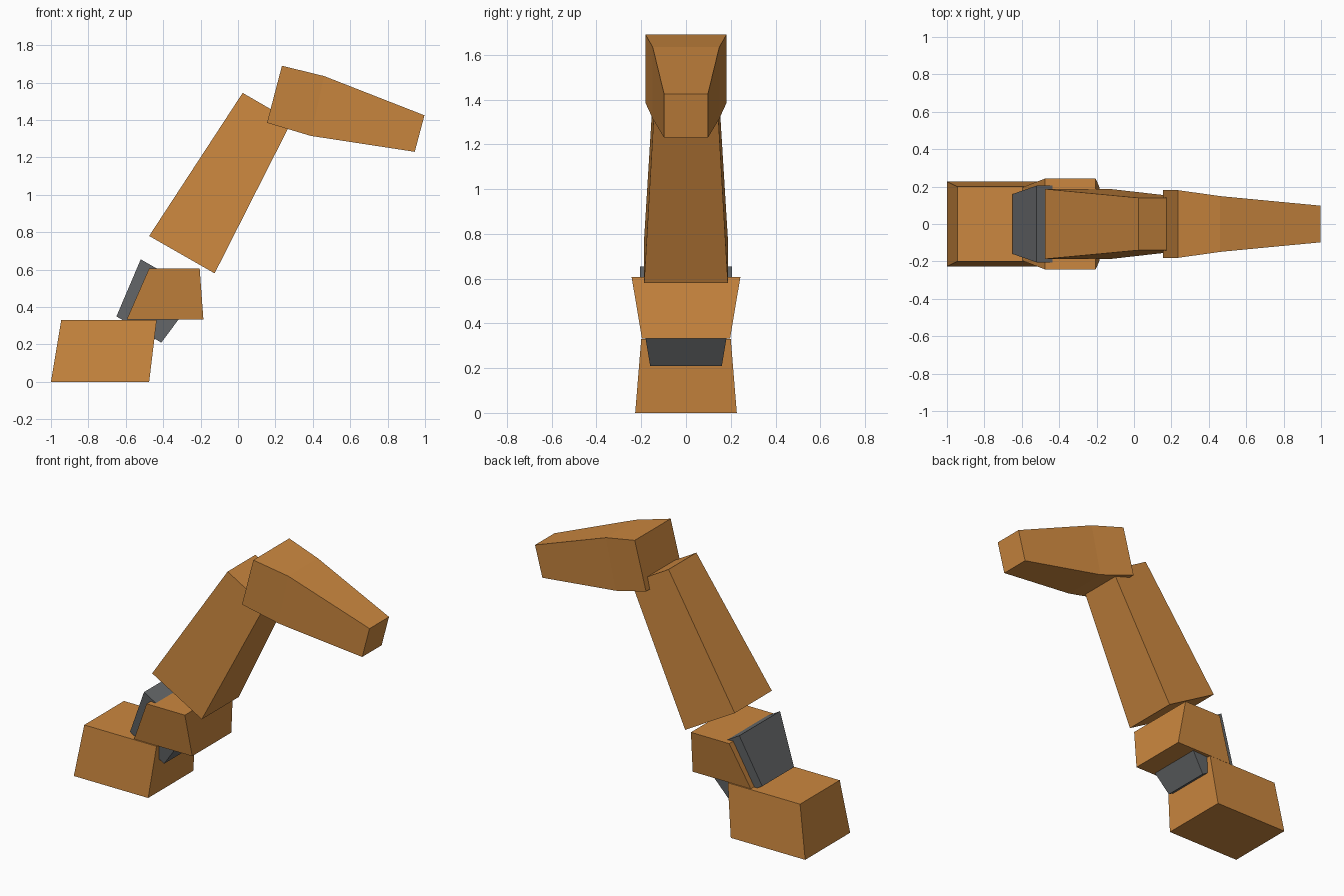
import bpy
import bmesh

cube = bpy.data.objects.get("Cube")
if cube:
    bpy.data.objects.remove(cube, do_unlink=True)


def material(name, colour):
    mat = bpy.data.materials.new(name)
    mat.use_nodes = True
    mat.diffuse_color = colour
    bsdf = next(n for n in mat.node_tree.nodes if n.type == 'BSDF_PRINCIPLED')
    bsdf.inputs["Base Color"].default_value = colour
    return mat


orange = material("burnt orange", (0.60, 0.245, 0.05, 1))
grey = material("dark grey", (0.14, 0.147, 0.153, 1))


def tapered_block(name, mat, sections):
    """Loft a closed block; each section is (x, z) edge A, (x, z) edge B, half width."""
    bm = bmesh.new()
    rings = []
    for (ax, az), (bx, bz), w in sections:
        corners = [(ax, -w, az), (bx, -w, bz), (bx, w, bz), (ax, w, az)]
        rings.append([bm.verts.new(c) for c in corners])
    for lower, upper in zip(rings, rings[1:]):
        for i in range(4):
            j = (i + 1) % 4
            bm.faces.new((lower[i], lower[j], upper[j], upper[i]))
    bm.faces.new(rings[0][::-1])
    bm.faces.new(rings[-1])
    bmesh.ops.recalc_face_normals(bm, faces=bm.faces)
    mesh = bpy.data.meshes.new(name)
    bm.to_mesh(mesh)
    bm.free()
    mesh.materials.append(mat)
    obj = bpy.data.objects.new(name, mesh)
    bpy.context.collection.objects.link(obj)
    return obj


# Foot: wide base, narrower top
tapered_block("foot", orange, [
    ((-1.0, 0), (-0.475, 0), 0.227),
    ((-0.945, 0.33), (-0.435, 0.33), 0.2)])

# Ankle joint: tilted block running through the guard
tapered_block("ankle_joint", grey, [
    ((-0.65, 0.35), (-0.41, 0.21), 0.16),
    ((-0.52, 0.655), (-0.21, 0.478), 0.205)])

# Ankle guard: flares outward towards the top
tapered_block("ankle_guard", orange, [
    ((-0.595, 0.333), (-0.185, 0.333), 0.197),
    ((-0.475, 0.607), (-0.205, 0.607), 0.243)])

# Shin: leaning column that tapers towards the knee
tapered_block("shin", orange, [
    ((-0.475, 0.78), (-0.125, 0.58), 0.187),
    ((0.025, 1.545), (0.287, 1.393), 0.14)])

# Thigh: broad knee end, tapering in two stages
tapered_block("thigh", orange, [
    ((0.155, 1.385), (0.235, 1.69), 0.181),
    ((0.39, 1.315), (0.46, 1.635), 0.149),
    ((0.945, 1.23), (0.997, 1.425), 0.098)])
